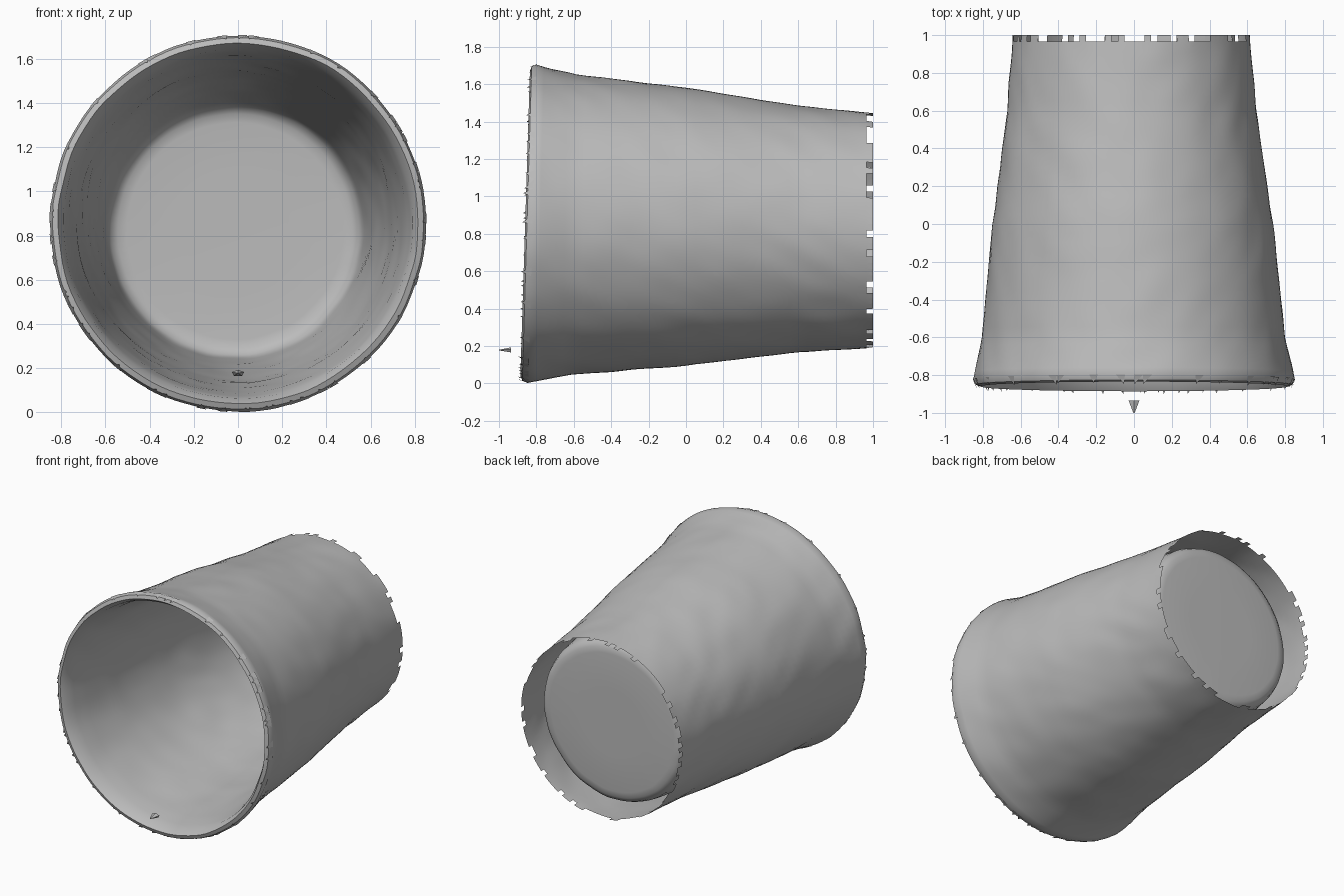
import bpy, bmesh, math, random
from mathutils import Vector, noise

random.seed(4)
SEGMENTS = 112

cube = bpy.data.objects.get("Cube")
if cube:
    bpy.data.objects.remove(cube, do_unlink=True)

grey = bpy.data.materials.new("plain grey")
grey.use_nodes = True
colour = (0.5, 0.5, 0.5, 1)
grey.diffuse_color = colour
grey.node_tree.nodes["Principled BSDF"].inputs["Base Color"].default_value = colour


def finish(bm, name, angle=50):
    mesh = bpy.data.meshes.new(name)
    bm.to_mesh(mesh)
    bm.free()
    mesh.materials.append(grey)
    obj = bpy.data.objects.new(name, mesh)
    bpy.context.collection.objects.link(obj)
    bpy.ops.object.select_all(action="DESELECT")
    obj.select_set(True)
    bpy.context.view_layer.objects.active = obj
    bpy.ops.object.shade_smooth_by_angle(angle=math.radians(angle))
    return obj


def point(y, radius, i, bump=0.006):
    """A point on the cup's slightly drooping axis, with a hand-worked ripple."""
    a = math.tau * i / SEGMENTS
    back = (y + 0.85) / 1.85
    c, s = math.cos(a), math.sin(a)
    ripple = noise.noise(Vector((c * 4, y * 6 + s * 3, s * 4)))
    r = radius + bump * ripple
    # the mouth leans forward at the bottom
    lean = 0.025 * s * max(0, 1 - back * 4)
    return Vector((-0.015 * back + r * c, y + lean, 0.855 - 0.037 * back + r * s))


def refine(profile, step=0.05):
    """Adds evenly spaced rings between the profile points."""
    out = [profile[0]]
    for (y0, r0), (y1, r1) in zip(profile, profile[1:]):
        n = max(1, round(abs(y1 - y0) / step))
        out += [(y0 + (y1 - y0) * k / n, r0 + (r1 - r0) * k / n) for k in range(1, n + 1)]
    return out


def lathe(bm, profile):
    rings = [[bm.verts.new(point(y, r, i)) for i in range(SEGMENTS)]
             for y, r in refine(profile)]
    for a, b in zip(rings, rings[1:]):
        for i in range(SEGMENTS):
            j = (i + 1) % SEGMENTS
            bm.faces.new((a[i], a[j], b[j], b[i]))
    return rings


# Outer wall, from the back skirt to the flared mouth
outer = [(0.965, 0.63), (0.8, 0.643), (0.6, 0.66), (0.3, 0.7), (0, 0.743),
         (-0.3, 0.773), (-0.6, 0.803), (-0.74, 0.832), (-0.82, 0.85), (-0.85, 0.84)]
bm = bmesh.new()
rings = lathe(bm, outer)
# Ragged teeth along the back edge of the skirt
for i in range(SEGMENTS):
    if random.random() < 0.4:
        j = (i + 1) % SEGMENTS
        tips = [bm.verts.new(point(1.0, 0.628, k, 0)) for k in (i, i + 1)]
        bm.faces.new((rings[0][j], rings[0][i], *tips))
finish(bm, "outer_wall")

# Inner wall, with a rounded corner into the recessed floor
inner = [(-0.85, 0.84), (-0.86, 0.815), (-0.82, 0.79), (-0.7, 0.765), (-0.4, 0.725),
         (0, 0.685), (0.4, 0.63), (0.7, 0.59), (0.8, 0.575), (0.835, 0.56),
         (0.855, 0.53), (0.86, 0.49), (0.862, 0.25)]
bm = bmesh.new()
rings = lathe(bm, inner)
bm.faces.new(rings[-1])
finish(bm, "inner_wall_and_floor")

# Ragged flakes around the mouth
bm = bmesh.new()
for i in range(SEGMENTS):
    if random.random() < 0.45:
        spots = [(-0.82, 0.853, i), (-0.82, 0.853, i + 1),
                 (-0.865 - 0.01 * random.random(), 0.835, i + random.random())]
        bm.faces.new([bm.verts.new(point(*spot, 0)) for spot in spots])
finish(bm, "mouth_flakes")

# Small loose chip in front of the mouth
bm = bmesh.new()
bmesh.ops.create_cone(bm, cap_ends=True, segments=5, radius1=0.03, radius2=0.004, depth=0.065)
for v in bm.verts:
    x, y, z = v.co
    v.co = (x, -0.967 - z, 0.178 + y * 0.5)
finish(bm, "loose_chip", 20)
